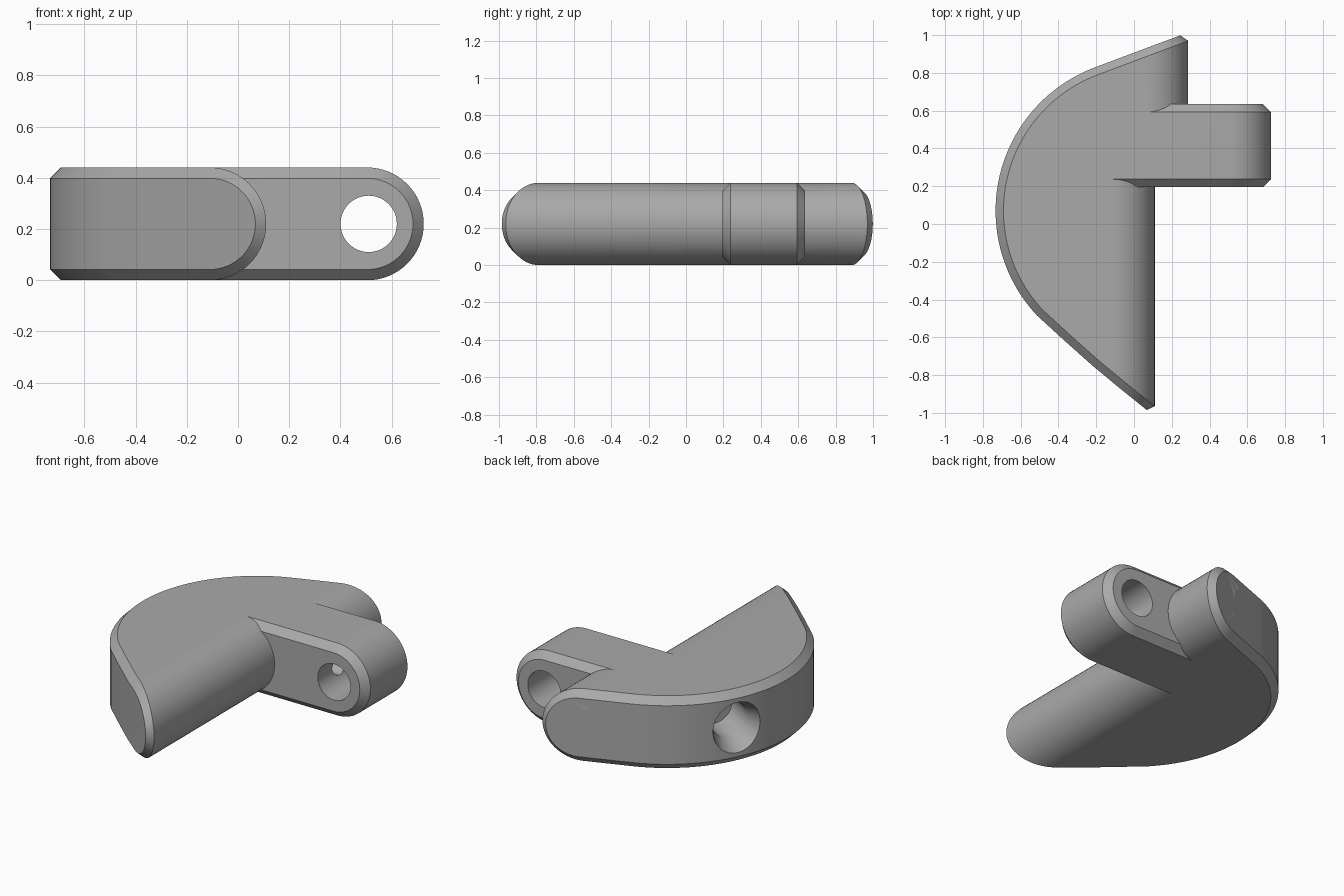
import bpy, bmesh
from math import sin, cos, radians, pi
from mathutils import Vector

cube = bpy.data.objects.get("Cube")
if cube:
    bpy.data.objects.remove(cube, do_unlink=True)

R = 0.22        # half thickness, also the radius of every rounded edge
C = 0.042       # chamfer width
STEPS = 32

grey = bpy.data.materials.new("plain grey")
grey.use_nodes = True
grey.diffuse_color = (0.4, 0.4, 0.4, 1)
grey.node_tree.nodes["Principled BSDF"].inputs["Base Color"].default_value = (0.4, 0.4, 0.4, 1)


def add_hull(name, points):
    """Convex solid around the points."""
    bm = bmesh.new()
    for p in points:
        bm.verts.new(p)
    bmesh.ops.remove_doubles(bm, verts=bm.verts, dist=1e-5)
    res = bmesh.ops.convex_hull(bm, input=bm.verts)
    loose = {g for g in res["geom_interior"] + res["geom_unused"]
             if isinstance(g, bmesh.types.BMVert)}
    bmesh.ops.delete(bm, geom=list(loose), context="VERTS")
    bmesh.ops.dissolve_limit(bm, angle_limit=radians(0.2), verts=bm.verts, edges=bm.edges)
    bmesh.ops.recalc_face_normals(bm, faces=bm.faces)
    mesh = bpy.data.meshes.new(name)
    bm.to_mesh(mesh)
    bm.free()
    mesh.materials.append(grey)
    obj = bpy.data.objects.new(name, mesh)
    bpy.context.collection.objects.link(obj)
    return obj


def combine(target, other, operation):
    mod = target.modifiers.new(operation.title(), "BOOLEAN")
    mod.operation, mod.object, mod.solver = operation, other, "EXACT"
    other.hide_render = True
    bpy.context.view_layer.objects.active = target
    bpy.ops.object.modifier_apply(modifier=mod.name)
    bpy.data.objects.remove(other, do_unlink=True)


def round_cutter(name, start, end, r1, r2):
    """Cylinder or cone between two points."""
    start, end = Vector(start), Vector(end)
    turn = (end - start).to_track_quat("Z", "Y")
    pts = []
    for centre, r in ((start, r1), (end, r2)):
        for i in range(48):
            a = 2 * pi * i / 48
            pts.append(centre + turn @ Vector((r * cos(a), r * sin(a), 0)))
    return add_hull(name, pts)


def arc(cx, r):
    """Half-round edge profile in x and z."""
    return [(cx + r * cos(a), R + r * sin(a))
            for a in (pi * (i / STEPS - 0.5) for i in range(STEPS + 1))]


def crossings(path, x):
    """Y values at which the outline passes x."""
    return [p.y + (q.y - p.y) * (x - p.x) / (q.x - p.x)
            for p, q in zip(path, path[1:]) if (p.x - x) * (q.x - x) < 0]


# Outline of the curved back: straight run, large arc, gently bowed run
centre, radius = Vector((0.078, 0.07)), 0.811
outline = [Vector((0.31, 1.023))]
outline += [centre + radius * Vector((cos(radians(a)), sin(radians(a))))
            for a in [111 + 2.8 * i for i in range(41)]]
outline += [Vector(p) for p in ((-0.36, -0.625), (-0.222, -0.748), (-0.075, -0.87),
                                (0.068, -0.985), (0.15, -1.046))]
inset = []
for i, p in enumerate(outline):
    d = (outline[min(i + 1, len(outline) - 1)] - outline[max(i - 1, 0)]).normalized()
    inset.append(p + C * Vector((-d.y, d.x)))

# Main body, rounded along its straight edge and chamfered along the curve
cx = 0.11 - R
points = []
for path, r in ((outline, R - C), (inset, R)):
    points += [(p.x, p.y, R + s * r) for p in path if p.x < cx for s in (-1, 1)]
    points += [(x, y, z) for x, z in arc(cx, r) for y in crossings(path, x)]
body = add_hull("curved_body", points)

# Wider rear shoulder
cx = 0.287 - R
points = []
for path, r in ((outline, R - C), (inset, R)):
    profile = [(-0.15, R - r), (-0.15, R + r)] + arc(cx, r)
    points += [(x, max(crossings(path, x)), z) for x, z in profile]
points += [(x, 0.41, z) for x, z in [(-0.15, 0), (-0.15, 2 * R)] + arc(cx, R)]
combine(body, add_hull("rear_shoulder", points), "UNION")

# Round-ended lug
points = []
for y0, y1, r in ((0.195, 0.635, R - C), (0.195 + C, 0.635 - C, R)):
    profile = [(-0.2, R - r), (-0.2, R + r)] + arc(0.505, r)
    points += [(x, y, z) for x, z in profile for y in (y0, y1)]
combine(body, add_hull("lug", points), "UNION")

# Cross hole in the lug
combine(body, round_cutter("lug_hole", (0.51, 0, R), (0.51, 0.8, R), 0.11, 0.11), "DIFFERENCE")

# Countersunk bore in the curved back, with a thin channel to the lug hole
mouth, inward = Vector((-0.655, 0.43, R)), Vector((0.86, -0.5, 0)).normalized()
seat = mouth + 0.12 * inward
floor = seat + 0.2 * inward
combine(body, round_cutter("countersink", mouth, seat, 0.155, 0.108), "DIFFERENCE")
combine(body, round_cutter("bore", mouth, floor, 0.108, 0.108), "DIFFERENCE")
combine(body, round_cutter("channel", floor - 0.05 * inward, (0.5, 0.4, R), 0.055, 0.055), "DIFFERENCE")

# Smooth rounded surfaces, crisp chamfers
body.name = "bracket_body"
bpy.ops.object.select_all(action="DESELECT")
body.select_set(True)
bpy.context.view_layer.objects.active = body
bpy.ops.object.shade_smooth_by_angle(angle=radians(25))
